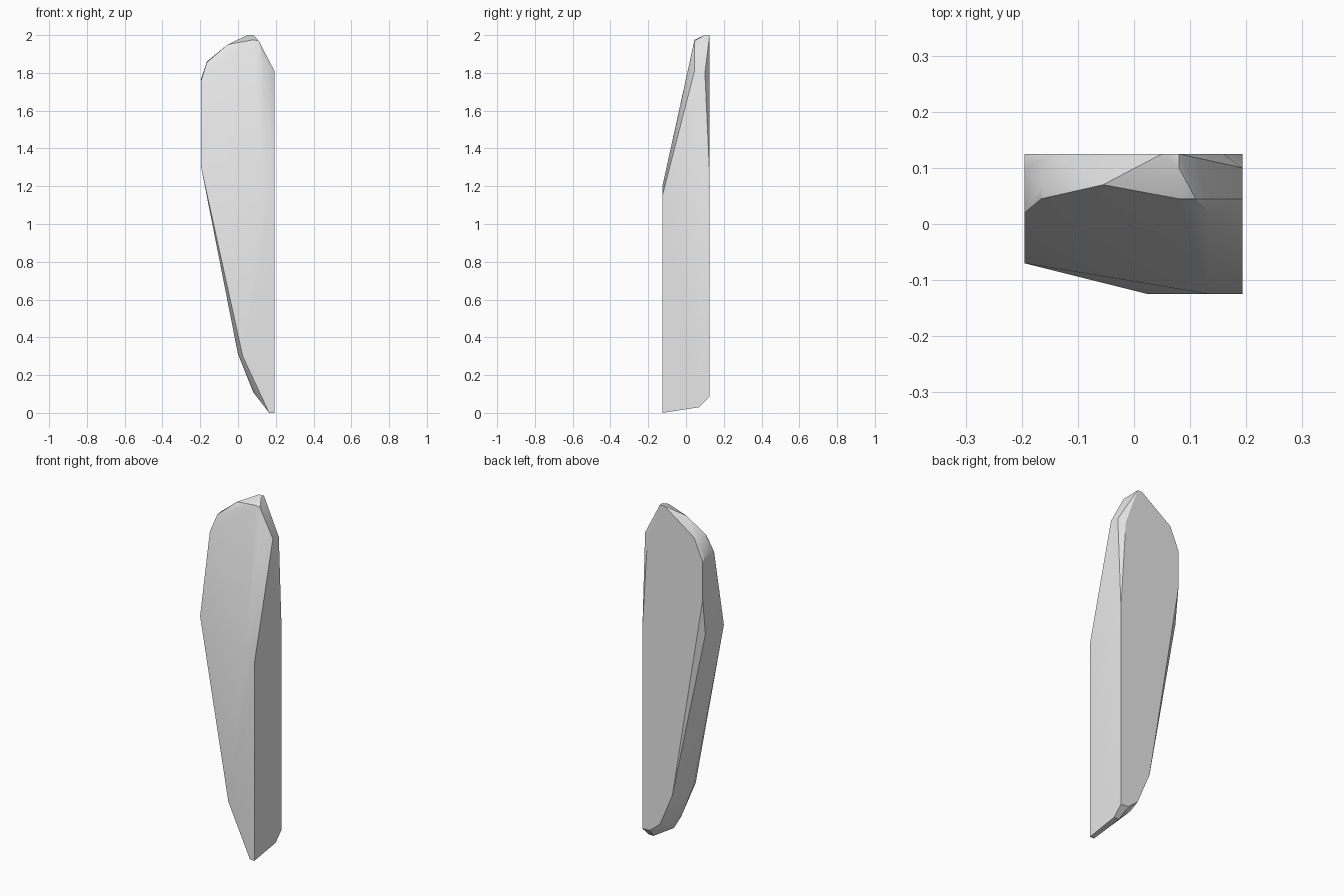
import bpy
import bmesh
import math

# Remove the default object
default_object = bpy.data.objects.get("Cube")
if default_object:
    bpy.data.objects.remove(default_object, do_unlink=True)


def make_material(name, colour):
    material = bpy.data.materials.new(name)
    material.use_nodes = True
    material.diffuse_color = colour
    shader = next(n for n in material.node_tree.nodes if n.type == "BSDF_PRINCIPLED")
    shader.inputs["Base Color"].default_value = colour
    return material


def make_hull(name, sections, material):
    """Wrap a tight faceted skin around cross-sections stacked from front to back."""
    mesh = bpy.data.meshes.new(name)
    stone = bpy.data.objects.new(name, mesh)
    bpy.context.collection.objects.link(stone)
    bm = bmesh.new()
    for depth, outline in sections:
        for x, z in outline:
            bm.verts.new((x, depth, z))
    result = bmesh.ops.convex_hull(bm, input=list(bm.verts))
    # Discard corners that ended up inside the skin
    loose = [v for v in bm.verts if not v.link_faces]
    bmesh.ops.delete(bm, geom=loose, context="VERTS")
    # Merge the flat triangles into clean facets
    bmesh.ops.dissolve_limit(bm, angle_limit=math.radians(1),
                             verts=list(bm.verts), edges=list(bm.edges))
    bmesh.ops.recalc_face_normals(bm, faces=list(bm.faces))
    bm.to_mesh(mesh)
    bm.free()
    mesh.materials.append(material)
    return stone


# Half outlines of the chipped slab: flat right side, tapering left side
right, left = .193, -.195
front, back = -.125, .125

front_face = [(.165, 0), (right, 0), (right, 1.15), (.135, 1.2), (.025, .3)]
left_bevel = [(left, 1.3), (0, .31), (.08, .11)]
shoulder = [(left, 1.76), (.135, 1.86)]
crown_front = [(-.165, 1.855), (.08, 1.975), (.11, 1.97), (right, 1.81)]
crown_ridge = [(-.165, 1.86), (-.055, 1.95), (.08, .11), (.16, .03), (right, .03)]
back_bevel = [(left, 1.77), (left, 1.31), (.08, 2), (right, 1.8)]
back_face = [(right, .085), (.145, .087), (.08, .14), (0, .33),
             (left, 1.52), (left, 1.74), (-.14, 1.867), (.05, 2),
             (.08, 2), (.16, 1.78), (right, 1.26)]

grey = make_material("stone grey", (.8, .8, .8, 1))
slab = make_hull("stone_slab", [
    (front, front_face),
    (-.07, left_bevel),
    (.02, shoulder),
    (.045, crown_front),
    (.07, crown_ridge),
    (.1, back_bevel),
    (back, back_face),
], grey)

# Soft shading across shallow facets, crisp at the chipped edges
bpy.ops.object.select_all(action="DESELECT")
slab.select_set(True)
bpy.context.view_layer.objects.active = slab
bpy.ops.object.shade_smooth_by_angle(angle=math.radians(30))
